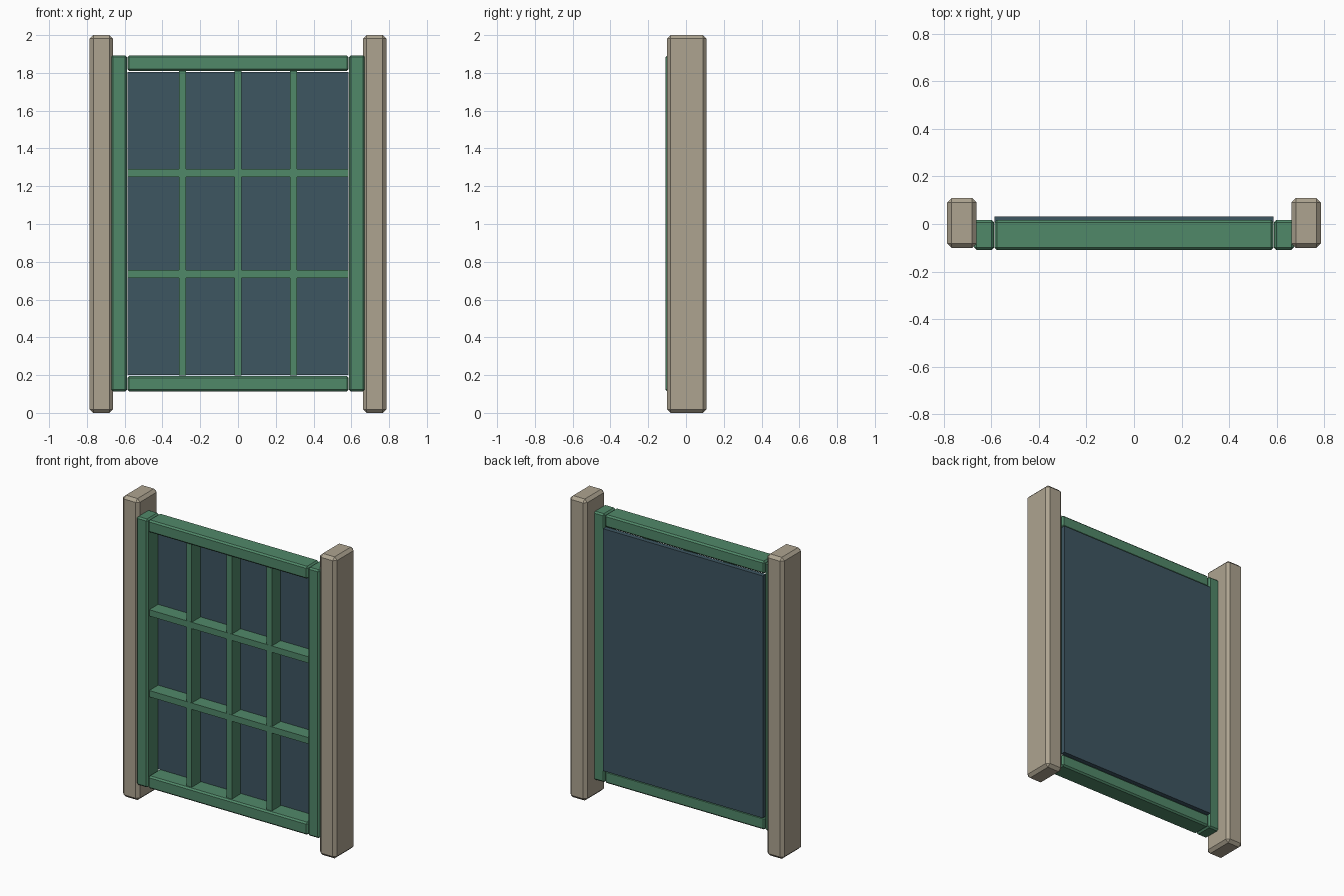
import bpy

if "Cube" in bpy.data.objects:
    bpy.data.objects.remove(bpy.data.objects["Cube"])


def make_material(name, rgb):
    m = bpy.data.materials.new(name)
    m.diffuse_color = (*rgb, 1.0)
    m.use_nodes = True
    m.node_tree.nodes["Principled BSDF"].inputs["Base Color"].default_value = m.diffuse_color
    return m


STONE = make_material("warm stone", (0.42, 0.37, 0.28))
GREEN = make_material("painted green", (0.081, 0.246, 0.141))
GLASS = make_material("dark blue glass", (0.048, 0.092, 0.121))


def box(name, x, y, z, mat, chamfer=0.0):
    """Box spanning the given (min, max) ranges, with optional flat chamfers."""
    bpy.ops.mesh.primitive_cube_add(
        size=1, location=[(r[0] + r[1]) / 2 for r in (x, y, z)])
    ob = bpy.context.object
    ob.name = name
    ob.scale = [r[1] - r[0] for r in (x, y, z)]
    bpy.ops.object.transform_apply(location=False, rotation=False, scale=True)
    ob.data.materials.append(mat)
    if chamfer:
        bev = ob.modifiers.new("chamfer", 'BEVEL')
        bev.width = chamfer
        bev.segments = 1
    return ob


FRAME_Y = (-0.109, 0.017)
BAR_Y = (-0.092, 0.004)

# Side posts and frame stiles, mirrored left and right
for side, s in (("left", -1), ("right", 1)):
    box(side + "_post", sorted((s * 0.661, s * 0.785)), (-0.101, 0.109),
        (0.0, 2.0), STONE, 0.019)
    box(side + "_stile", sorted((s * 0.588, s * 0.671)), FRAME_Y,
        (0.113, 1.893), GREEN, 0.01)

# Top and bottom rails of the frame
for name, z in (("bottom_rail", (0.113, 0.196)), ("top_rail", (1.811, 1.893))):
    box(name, (-0.586, 0.586), FRAME_Y, z, GREEN, 0.01)

# Glazing bars
for i, x in enumerate((-0.294, 0.0, 0.294)):
    box(f"vertical_bar_{i + 1}", (x - 0.019, x + 0.019), BAR_Y,
        (0.197, 1.809), GREEN)
for i, z in enumerate((0.735, 1.271)):
    box(f"horizontal_bar_{i + 1}", (-0.586, 0.586), (BAR_Y[0] - 0.001, BAR_Y[1]),
        (z - 0.021, z + 0.021), GREEN)

# Glass pane behind the bars
box("glass_pane", (-0.586, 0.586), (0.0, 0.032), (0.2, 1.806), GLASS)
